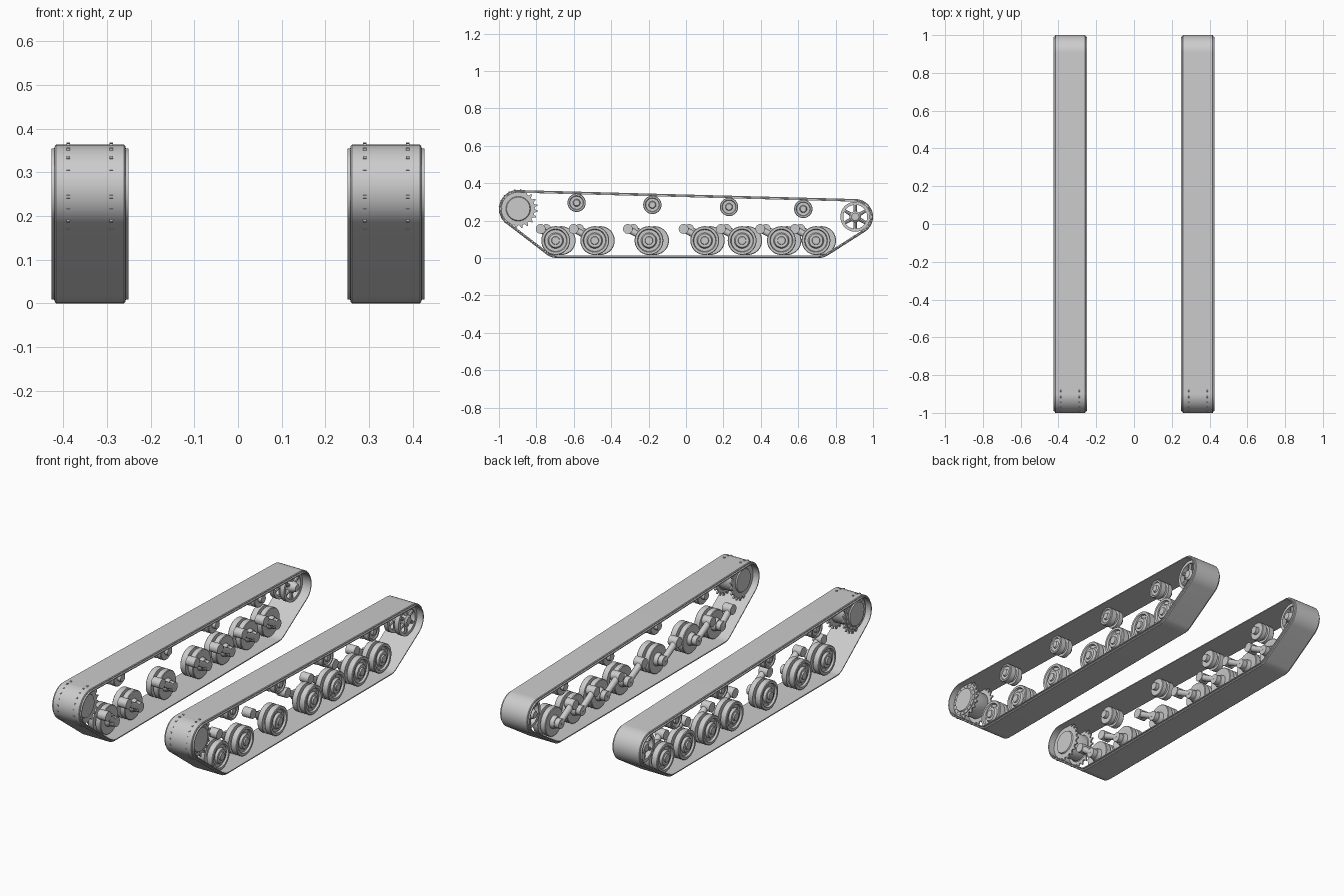
import bpy, bmesh, math
from mathutils import Vector, Matrix
from mathutils.geometry import convex_hull_2d

cube = bpy.data.objects.get("Cube")
if cube:
    bpy.data.objects.remove(cube)

grey = bpy.data.materials.new("light_grey")
grey.use_nodes = True
grey.diffuse_color = (0.6, 0.6, 0.6, 1)
grey.node_tree.nodes["Principled BSDF"].inputs["Base Color"].default_value = (0.6, 0.6, 0.6, 1)

MID = 0.3385      # centre of each track across the model
AXLE = 0.093      # road wheel height


def finish(bm, name, side):
    """Turn a part built on +x into an object on the given side."""
    if side < 0:
        bmesh.ops.scale(bm, vec=(-1, 1, 1), verts=bm.verts)
    bmesh.ops.recalc_face_normals(bm, faces=bm.faces)
    mesh = bpy.data.meshes.new(name)
    bm.to_mesh(mesh)
    bm.free()
    mesh.materials.append(grey)
    mesh.shade_smooth()
    mesh.set_sharp_from_angle(angle=math.radians(30))
    obj = bpy.data.objects.new(name + ("_left" if side > 0 else "_right"), mesh)
    bpy.context.collection.objects.link(obj)


def lathe(bm, profile, y, z, segs=36, closed=False):
    """Spin an (x, radius) profile round an axle along x."""
    rings = []
    for x, r in profile:
        n = segs if r > 0 else 1
        rings.append([bm.verts.new((x, y + r * math.cos(k * math.tau / n),
                                    z + r * math.sin(k * math.tau / n))) for k in range(n)])
    pairs = list(zip(rings, rings[1:]))
    if closed:
        pairs.append((rings[-1], rings[0]))
    for a, b in pairs:
        for k in range(segs):
            j = (k + 1) % segs
            quad = [a[k % len(a)], a[j % len(a)], b[j % len(b)], b[k % len(b)]]
            bm.faces.new(list(dict.fromkeys(quad)))


def drum(bm, x0, x1, r, y, z, segs=24):
    lathe(bm, [(x0, 0), (x0, r), (x1, r), (x1, 0)], y, z, segs)


def bar(bm, p, q, r0, r1, segs=12):
    """Tapered round bar between two points."""
    p, q = Vector(p), Vector(q)
    turn = (q - p).to_track_quat('Z', 'Y').to_matrix().to_4x4()
    bmesh.ops.create_cone(bm, cap_ends=True, segments=segs, radius1=r0, radius2=r1,
                          depth=(q - p).length, matrix=Matrix.Translation((p + q) / 2) @ turn)


def bolts(bm, x, ring, count, y, z, size=0.004):
    for k in range(count):
        a = k * math.tau / count
        drum(bm, x - 0.004, x + 0.003, size, y + ring * math.cos(a), z + ring * math.sin(a), 6)


def track_belt(side):
    # The belt wraps the end wheels and the outer road wheels
    circles = [(-0.9, 0.263, 0.1), (0.905, 0.22, 0.095), (-0.69, AXLE, AXLE), (0.71, AXLE, AXLE)]
    spots = [(c, k * math.tau / 64) for c in circles for k in range(64)]
    hull = convex_hull_2d([(y + r * math.cos(a), z + r * math.sin(a)) for (y, z, r), a in spots])
    half = [(0.078, 0), (0.081, -0.004), (0.081, -0.008), (0.0885, -0.009), (0.0885, -0.014)]
    section = half + [(-x, d) for x, d in reversed(half)]
    bm = bmesh.new()
    loops = []
    for i in hull:
        (y, z, r), a = spots[i]
        loops.append([bm.verts.new((MID + x, y + (r + d) * math.cos(a), z + (r + d) * math.sin(a)))
                      for x, d in section])
    n = len(section)
    for i, a in enumerate(loops):
        b = loops[(i + 1) % len(loops)]
        for k in range(n):
            bm.faces.new((a[k], a[(k + 1) % n], b[(k + 1) % n], b[k]))
    finish(bm, "track_belt", side)


def sprocket(side, y=-0.897, z=0.263, teeth=20):
    bm = bmesh.new()
    # Two toothed plates
    for x in (0.29, 0.388):
        caps = []
        for dx in (-0.004, 0.004):
            caps.append([])
            for k in range(teeth):
                for part, r in ((0, 0.088), (0.3, 0.09), (0.5, 0.105), (0.68, 0.105), (0.88, 0.09)):
                    a = (k + part) * math.tau / teeth
                    caps[-1].append(bm.verts.new((x + dx, y + r * math.cos(a), z + r * math.sin(a))))
        a, b = caps
        bm.faces.new(a)
        bm.faces.new(b)
        for k in range(len(a)):
            j = (k + 1) % len(a)
            bm.faces.new((a[k], a[j], b[j], b[k]))
    # Hub drum with a raised outer cover
    lathe(bm, [(0.28, 0), (0.28, 0.06), (0.298, 0.07), (0.38, 0.07), (0.394, 0.083),
               (0.398, 0.083), (0.398, 0.066), (0.404, 0.062), (0.404, 0)], y, z, 40)
    bolts(bm, 0.398, 0.074, 16, y, z, 0.003)
    finish(bm, "drive_sprocket", side)


def idler(side, y=0.905, z=0.22):
    bm = bmesh.new()
    for x in (0.3, 0.365):
        lathe(bm, [(x, 0.064), (x, 0.08), (x + 0.025, 0.08), (x + 0.025, 0.064)], y, z, 40, True)
        for k in range(6):
            a = k * math.tau / 6 + math.pi / 6
            d = Vector((0, math.cos(a), math.sin(a)))
            c = Vector((x + 0.0125, y, z))
            bar(bm, c + d * 0.015, c + d * 0.068, 0.011, 0.008, 8)
    lathe(bm, [(0.275, 0), (0.275, 0.018), (0.3, 0.03), (0.39, 0.03), (0.398, 0.02), (0.398, 0)], y, z)
    finish(bm, "idler_wheel", side)


def road_wheel(side, y):
    bm = bmesh.new()
    lathe(bm, [(0.29, 0), (0.29, 0.03), (0.312, 0.035), (0.308, 0.062), (0.308, 0.074), (0.311, 0.077),
               (0.338, 0.077), (0.338, 0.055), (0.354, 0.055), (0.354, 0.077), (0.384, 0.077),
               (0.387, 0.074), (0.387, 0.062), (0.377, 0.058), (0.377, 0.042), (0.389, 0.036),
               (0.389, 0.022), (0.396, 0.02), (0.396, 0)], y, AXLE)
    bolts(bm, 0.377, 0.05, 8, y, AXLE, 0.003)
    finish(bm, "road_wheel", side)


def suspension_arm(side, y, reach):
    bm = bmesh.new()
    py, pz = y - reach, 0.155
    drum(bm, 0.258, 0.31, 0.026, py, pz)
    drum(bm, 0.264, 0.3, 0.026, y, AXLE)
    bar(bm, (0.278, py, pz), (0.278, y, AXLE), 0.018, 0.016)
    finish(bm, "suspension_arm", side)


def return_roller(side, y, z):
    bm = bmesh.new()
    lathe(bm, [(0.285, 0), (0.285, 0.02), (0.305, 0.02), (0.305, 0.046), (0.308, 0.049), (0.332, 0.049),
               (0.332, 0.036), (0.35, 0.036), (0.35, 0.049), (0.38, 0.049), (0.383, 0.046),
               (0.383, 0.038), (0.377, 0.035), (0.377, 0.02), (0.386, 0.016), (0.386, 0)], y, z, 32)
    finish(bm, "return_roller", side)


for side in (1, -1):
    track_belt(side)
    sprocket(side)
    idler(side)
    # Wheels on the two sides are staggered for the crossing torsion bars
    stagger = 0 if side > 0 else 0.03
    for i, y in enumerate((-0.697, -0.488, -0.198, 0.1, 0.3, 0.51, 0.695)):
        road_wheel(side, y + stagger)
        suspension_arm(side, y + stagger, 0.08 if i == 0 else 0.113)
    for y in (-0.585, -0.18, 0.23, 0.627):
        return_roller(side, y, 0.295 - (y + 0.585) * 0.0272)
